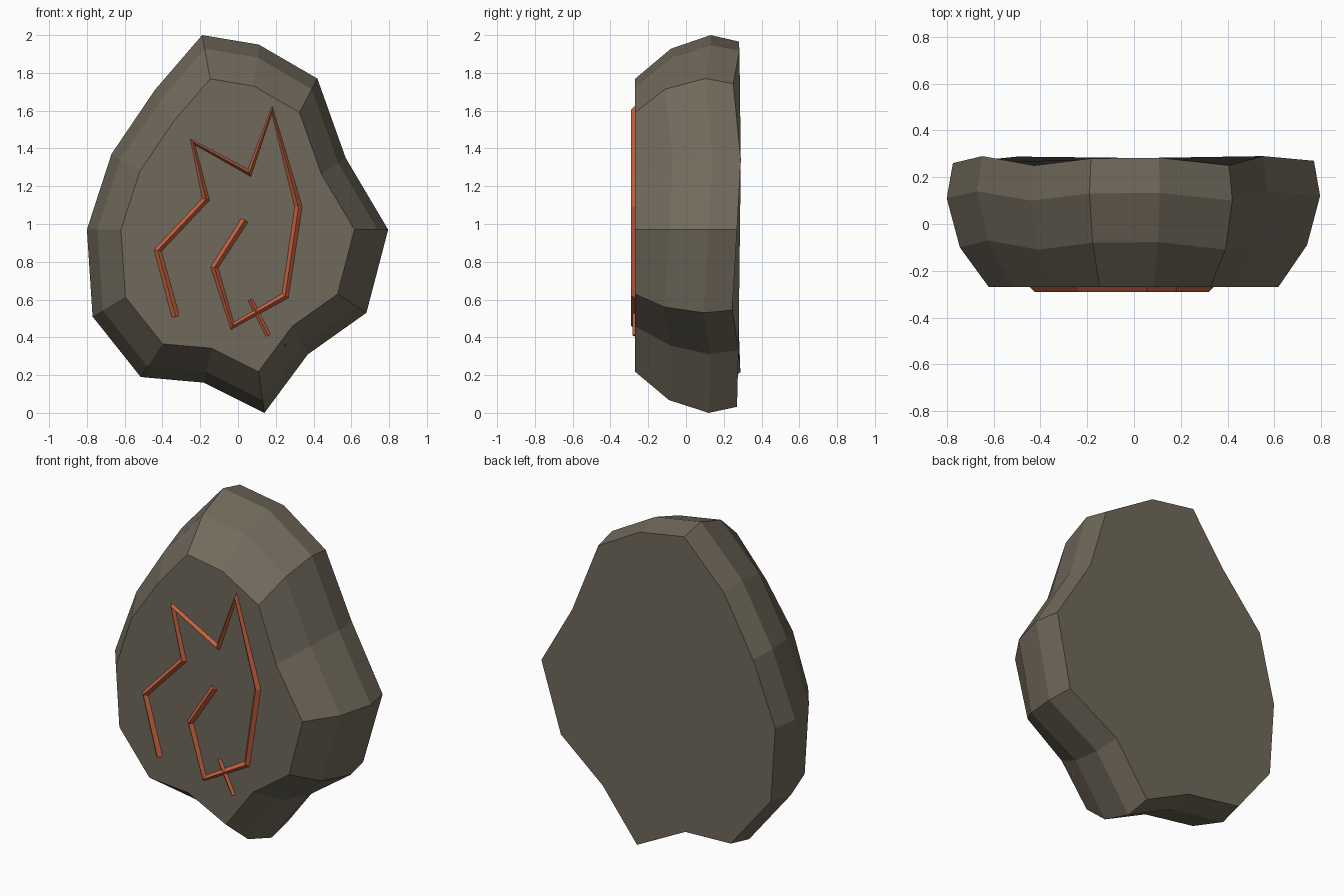
import bpy, bmesh
from mathutils import Vector

if "Cube" in bpy.data.objects:
    bpy.data.objects.remove(bpy.data.objects["Cube"])


def material(name, rgb):
    m = bpy.data.materials.new(name)
    m.diffuse_color = (*rgb, 1)
    m.use_nodes = True
    m.node_tree.nodes["Principled BSDF"].inputs["Base Color"].default_value = m.diffuse_color
    return m


stone_mat = material("brown grey stone", (0.165, 0.142, 0.105))
rune_mat = material("burnt orange", (0.58, 0.12, 0.05))


def make_object(name, verts, faces, mat):
    mesh = bpy.data.meshes.new(name)
    mesh.from_pydata(verts, [], faces)
    bm = bmesh.new()
    bm.from_mesh(mesh)
    bmesh.ops.recalc_face_normals(bm, faces=bm.faces[:])
    bm.to_mesh(mesh)
    bm.free()
    mesh.materials.append(mat)
    ob = bpy.data.objects.new(name, mesh)
    bpy.context.collection.objects.link(ob)
    return ob


def loft(name, rings, mat):
    """Skin equal-length rings with quads and cap both ends."""
    n = len(rings[0])
    verts = [v for r in rings for v in r]
    faces = [(k * n + i, k * n + (i + 1) % n,
              (k + 1) * n + (i + 1) % n, (k + 1) * n + i)
             for k in range(len(rings) - 1) for i in range(n)]
    faces += [tuple(range(n)), tuple(range(len(verts) - n, len(verts)))]
    return make_object(name, verts, faces, mat)


# Stone slab: x, z of the widest outline and a small depth wobble
CZ = 0.97
outline = [(0.795, 0.97, 0), (0.57, 1.35, .02), (0.42, 1.77, -.02),
           (0.11, 1.95, .013), (-0.19, 2.0, .01), (-0.44, 1.71, -.02),
           (-0.67, 1.37, .02), (-0.80, 0.97, -.01), (-0.77, 0.51, -.01),
           (-0.515, 0.19, .018), (-0.18, 0.16, -.015), (0.14, 0.0, 0),
           (0.37, 0.31, .008), (0.68, 0.53, -.025)]
# depth, scale and wobble amount of each ring, front to back
levels = [(-0.27, 0.775, 0), (-0.09, 0.93, 1), (0.12, 1.0, 1), (0.27, 0.967, 1)]
loft("stone_slab",
     [[(x * s, y + d * w, CZ + (z - CZ) * s) for x, z, d in outline]
      for y, s, w in levels], stone_mat)


# Carved marks: diamond section swept along a path on the front face
def mark(name, path, r, y=-0.27):
    pts = [Vector(p) for p in path]
    rings = []
    for i, p in enumerate(pts):
        t = Vector((0, 0))
        if i > 0:
            t += (p - pts[i - 1]).normalized()
        if i < len(pts) - 1:
            t += (pts[i + 1] - p).normalized()
        t.normalize()
        sx, sz = -t.y * r, t.x * r
        rings.append([(p.x + sx, y, p.y + sz), (p.x, y - r, p.y),
                      (p.x - sx, y, p.y - sz), (p.x, y + r, p.y)])
    return loft(name, rings, rune_mat)


mark("main_groove",
     [(-0.33, 0.51), (-0.425, 0.86), (-0.17, 1.13), (-0.24, 1.435),
      (0.06, 1.27), (0.18, 1.605), (0.32, 1.09), (0.25, 0.62),
      (-0.03, 0.46), (-0.125, 0.77), (0.035, 1.02)], 0.02)
mark("cross_groove", [(0.065, 0.60), (0.16, 0.41)], 0.013)
# Tiny fleck showing through the lower right slope
mark("fleck", [(0.238, 0.369), (0.252, 0.361)], 0.008, -0.22)
